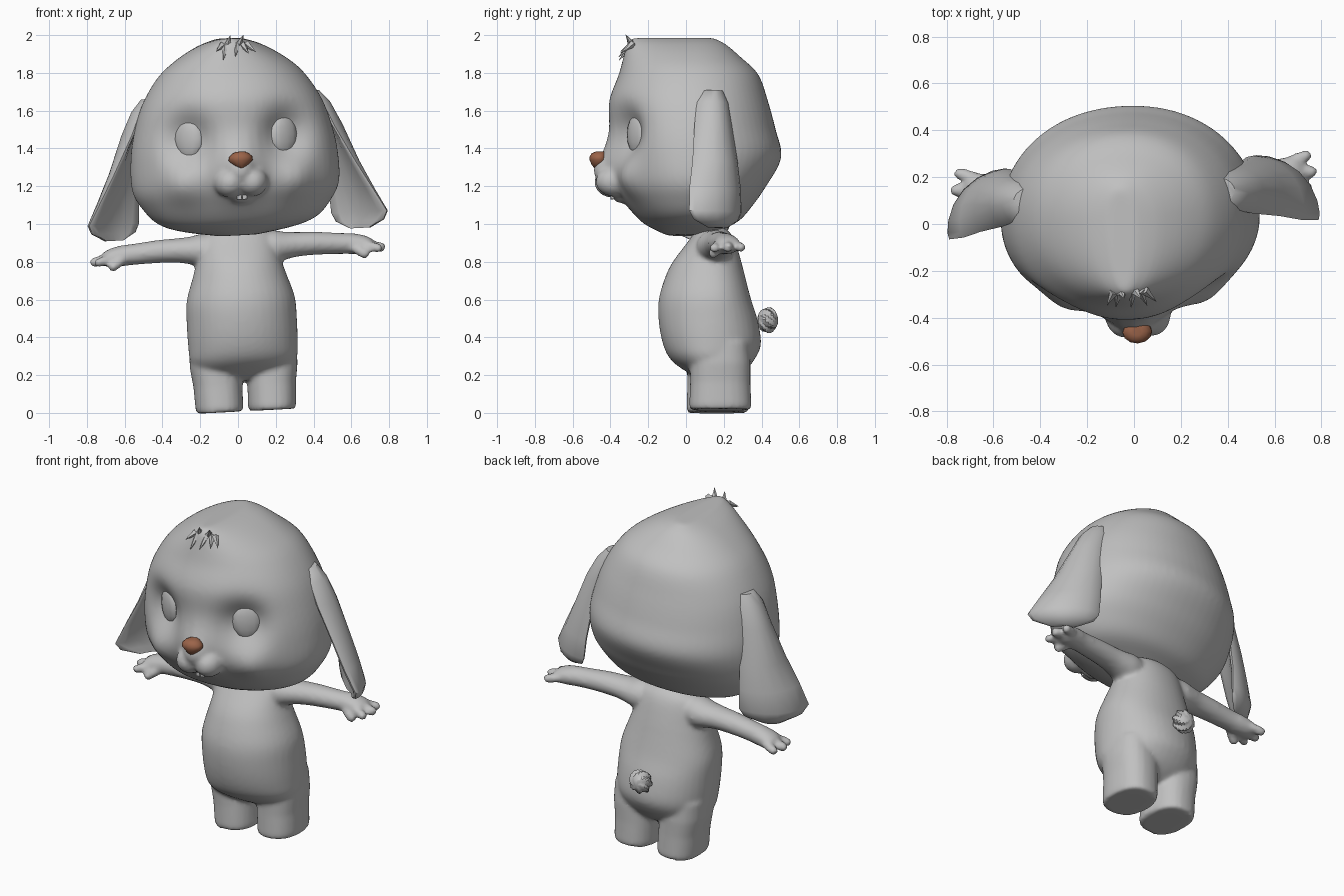
import bpy, bmesh, math
from mathutils import Vector, Matrix

if "Cube" in bpy.data.objects:
    bpy.data.objects.remove(bpy.data.objects["Cube"])


def material(name, rgb):
    m = bpy.data.materials.new(name)
    m.diffuse_color = (*rgb, 1)
    m.use_nodes = True
    m.node_tree.nodes["Principled BSDF"].inputs["Base Color"].default_value = m.diffuse_color
    return m


FUR = material("grey_fur", (0.53, 0.53, 0.53))
BROWN = material("brown_nose", (0.33, 0.128, 0.068))

# The whole figure leans and turns by a few degrees
POSE = (Matrix.Translation((0, 0, 1)) @ Matrix.Rotation(math.radians(3), 4, 'Z')
        @ Matrix.Rotation(math.radians(-3), 4, 'Y') @ Matrix.Translation((0, 0, -1)))


def finish(name, bm, mat=FUR, angle=50, blend=0):
    """Turn a bmesh into a posed object; blend melts overlapping pieces together."""
    bmesh.ops.recalc_face_normals(bm, faces=bm.faces)
    bm.transform(POSE)
    me = bpy.data.meshes.new(name)
    bm.to_mesh(me)
    bm.free()
    me.materials.append(mat)
    for p in me.polygons:
        p.use_smooth = angle > 0
    me.set_sharp_from_angle(angle=math.radians(angle))
    ob = bpy.data.objects.new(name, me)
    bpy.context.collection.objects.link(ob)
    if blend:
        rm = ob.modifiers.new("melt", 'REMESH')
        rm.mode = 'VOXEL'
        rm.voxel_size = 0.013
        rm.use_smooth_shade = True
        sm = ob.modifiers.new("soften", 'SMOOTH')
        sm.factor = 0.5
        sm.iterations = blend
    return ob


def loft(rings, bm=None):
    """Skin closed rings of points and cap both ends."""
    bm = bm or bmesh.new()
    vs = [[bm.verts.new(p) for p in r] for r in rings]
    n = len(vs[0])
    for a, b in zip(vs, vs[1:]):
        for i in range(n):
            j = (i + 1) % n
            bm.faces.new((a[i], a[j], b[j], b[i]))
    bm.faces.new(vs[0])
    bm.faces.new(vs[-1])
    return bm


def spow(v, e):
    return math.copysign(abs(v) ** e, v)


def slab(z, hw, yf, yb, n, cx=0, yc=None, e=1.0):
    """Horizontal ring with different front and back depth."""
    yc = (yf + yb) / 2 if yc is None else yc
    pts = []
    for i in range(n):
        t = 2 * math.pi * i / n
        s = spow(math.sin(t), e)
        pts.append(Vector((cx + hw * spow(math.cos(t), e), yc + s * ((yb - yc) if s > 0 else (yc - yf)), z)))
    return pts


def oval(c, u, v, n):
    c, u, v = Vector(c), Vector(u), Vector(v)
    return [c + u * math.cos(2 * math.pi * i / n) + v * math.sin(2 * math.pi * i / n) for i in range(n)]


def refine(rows, k):
    """Smooth in-between rows through the given ones."""
    out = []
    for i in range(len(rows) - 1):
        a, b, c, d = rows[max(i - 1, 0)], rows[i], rows[i + 1], rows[min(i + 2, len(rows) - 1)]
        for j in range(k):
            t = j / k
            out.append(tuple(q + .5 * t * (r - p + t * (2 * p - 5 * q + 4 * r - s + t * (3 * (q - r) + s - p)))
                             for p, q, r, s in zip(a, b, c, d)))
    return out + [rows[-1]]


def ball(bm, c, r, seg=16, rot=Matrix()):
    m = Matrix.Translation(c) @ rot @ Matrix.Diagonal((*r, 1))
    bmesh.ops.create_uvsphere(bm, u_segments=seg, v_segments=max(6, seg // 2 + 2), radius=1, matrix=m)


def spike(bm, a, b, r, seg=5):
    a, b = Vector(a), Vector(b)
    q = (b - a).to_track_quat('Z', 'Y').to_matrix().to_4x4()
    bmesh.ops.create_cone(bm, cap_ends=True, segments=seg, radius1=r, radius2=0.001,
                          depth=(b - a).length, matrix=Matrix.Translation((a + b) / 2) @ q)


# Head: stacked rings, then soft pushes for sockets, cheeks and snout
head_rows = [(0.94, .10, -.10, .12), (0.975, .30, -.17, .20), (1.02, .42, -.24, .285),
             (1.1, .497, -.305, .355), (1.2, .548, -.355, .425), (1.35, .55, -.385, .505),
             (1.5, .525, -.40, .475), (1.65, .475, -.405, .435), (1.79, .387, -.355, .385),
             (1.88, .285, -.33, .295), (1.95, .165, -.31, .215), (1.985, .06, -.285, .15)]
head = loft([slab(*r, 64, yc=0.03, e=0.95) for r in refine(head_rows, 5)])
pushes = [((0, -.40, 1.30), (0, -.07, 0), .14), ((0, -.40, 1.22), (0, -.03, 0), .12)]
for s in (1, -1):
    pushes += [((.265 * s, -.33, 1.465), (-.03 * s, .085, 0), .13),
               ((.30 * s, -.32, 1.22), (.01 * s, -.04, 0), .11)]
for v in head.verts:
    p = v.co.copy()
    for c, d, r in pushes:
        v.co += Vector(d) * math.exp(-((p - Vector(c)).length / r) ** 2)

# Muzzle: two lip pads, a bridge and a lower lip, melted into the head
for s in (1, -1):
    ball(head, (.06 * s + .008, -.383, 1.222), (.082, .1, .08), 24)
ball(head, (.005, -.39, 1.285), (.085, .1, .09), 24)
ball(head, (.005, -.34, 1.145), (.06, .05, .035), 16)
finish("head", head, blend=7)

# Front teeth
bm = bmesh.new()
for s in (1, -1):
    bmesh.ops.create_cube(bm, size=1, matrix=Matrix.Translation((.014 * s + .008, -.392, 1.15))
                          @ Matrix.Diagonal((.024, .016, .04, 1)))
finish("teeth", bm, angle=20)

# Nose: rounded wedge, wide on top and narrow below
nose = loft([slab(z, hw, -.464 - d, -.42, 12, cx=.008, yc=-.46) for z, hw, d in
             [(1.294, .018, .02), (1.312, .038, .035), (1.337, .064, .046),
              (1.357, .062, .046), (1.375, .042, .035), (1.383, .022, .015)]])
finish("nose", nose, BROWN)

# Eyes: flattened ovals seated in the sockets
for s, side in ((1, "right"), (-1, "left")):
    bm = bmesh.new()
    ball(bm, (.255 * s, -.272, 1.462), (.082, .032, .107), 12, Matrix.Rotation(math.radians(31 * s), 4, 'Z'))
    finish("eye_" + side, bm)

# Hair tuft
bm = bmesh.new()
for x0, x1, y1, z1 in [(-.02, -.005, -.315, 2.0), (.04, .065, -.32, 2.0), (-.05, -.085, -.34, 1.92),
                       (-.03, -.05, -.35, 1.87), (.03, .015, -.355, 1.885), (.06, .085, -.35, 1.90),
                       (.08, .125, -.335, 1.905)]:
    spike(bm, (x0, -.285, 1.95), (x1, y1, z1), .02)
finish("hair_tuft", bm, angle=40)

# Body: torso, legs and arms melted into one skin
torso_rows = [(.98, .08, .06, .20), (.95, .17, .04, .235), (.90, .20, .005, .262), (.80, .225, -.07, .292),
              (.72, .25, -.11, .312), (.60, .287, -.145, .343), (.48, .292, -.145, .38),
              (.36, .29, -.122, .395), (.28, .282, -.08, .36), (.22, .24, 0, .31), (.175, .12, .08, .25)]
body = loft([slab(*r, 40, yc=.13, e=.95) for r in refine(torso_rows, 4)])
arm_rows = [(.10, .14, .87, .09, .085), (.19, .145, .87, .10, .088), (.25, .15, .872, .09, .074),
            (.32, .155, .876, .077, .065), (.42, .162, .876, .07, .061), (.55, .172, .868, .063, .056),
            (.62, .18, .863, .066, .055), (.68, .183, .855, .07, .048), (.715, .183, .85, .062, .034)]
fingers = [((.68, .13, .85), (.762, .105, .828), .027), ((.69, .183, .852), (.782, .183, .832), .029),
           ((.68, .236, .85), (.762, .258, .832), .027), ((.61, .135, .845), (.685, .10, .796), .028)]
for s in (1, -1):
    # Leg with a flat sole
    loft([slab(z, hw, .172 - d, .172 + d, 24, cx=cx * s, e=.85) for z, cx, hw, d in
          [(.008, .14, .12, .16), (.03, .14, .127, .165), (.15, .143, .129, .16),
           (.25, .152, .134, .16), (.36, .16, .125, .15)]], body)
    # Arm with three fingers and a thumb
    loft([oval((x * s, y, z), (0, ry, 0), (0, 0, rz), 20) for x, y, z, ry, rz in refine(arm_rows, 3)], body)
    for a, b, r in fingers:
        a, b = Vector((a[0] * s, *a[1:])), Vector((b[0] * s, *b[1:]))
        d = (b - a).normalized()
        u = d.cross(Vector((0, 0, 1))).normalized() * r
        w = d.cross(u)
        loft([oval(a.lerp(b, t), u * k, w * k, 8) for t, k in ((0, .9), (.5, 1), (.85, .95), (1, .6))], body)
finish("body", body, blend=5)

# Tail: ball with twisted ridges
tail = []
for i in range(1, 12):
    f = math.pi * i / 12
    ring = []
    for k in range(36):
        t = 2 * math.pi * k / 36
        r = .064 * math.sin(f) * (1 + .13 * math.cos(6 * t + 5 * f))
        ring.append((r * math.cos(t), .432 - .055 * math.cos(f), .49 + r * math.sin(t)))
    tail.append(ring)
finish("tail", loft(tail), angle=25)

# Drooping ears, cupped towards the face
ear_rows = [(1.685, .44, .125, .015, .055, .02), (1.62, .475, .125, .03, .085, .032),
            (1.5, .52, .128, .04, .10, .04), (1.3, .587, .137, .075, .122, .04),
            (1.15, .635, .137, .11, .14, .042), (1.03, .67, .137, .14, .142, .042),
            (.985, .668, .137, .12, .12, .036), (.945, .66, .137, .05, .05, .018)]
for s, side in ((1, "right"), (-1, "left")):
    rings = []
    for z, x, y, ux, uy, th in ear_rows:
        n = Vector((-uy, -ux, 0)).normalized()
        ring = []
        for i in range(16):
            t = 2 * math.pi * i / 16
            cup = 1.3 * th * (math.cos(t) ** 2 - .5)
            p = Vector((x, y, z)) + Vector((ux, -uy, 0)) * math.cos(t) + n * (th * math.sin(t) + cup)
            ring.append((p.x * s, p.y, p.z))
        rings.append(ring)
    finish("ear_" + side, loft(rings))
